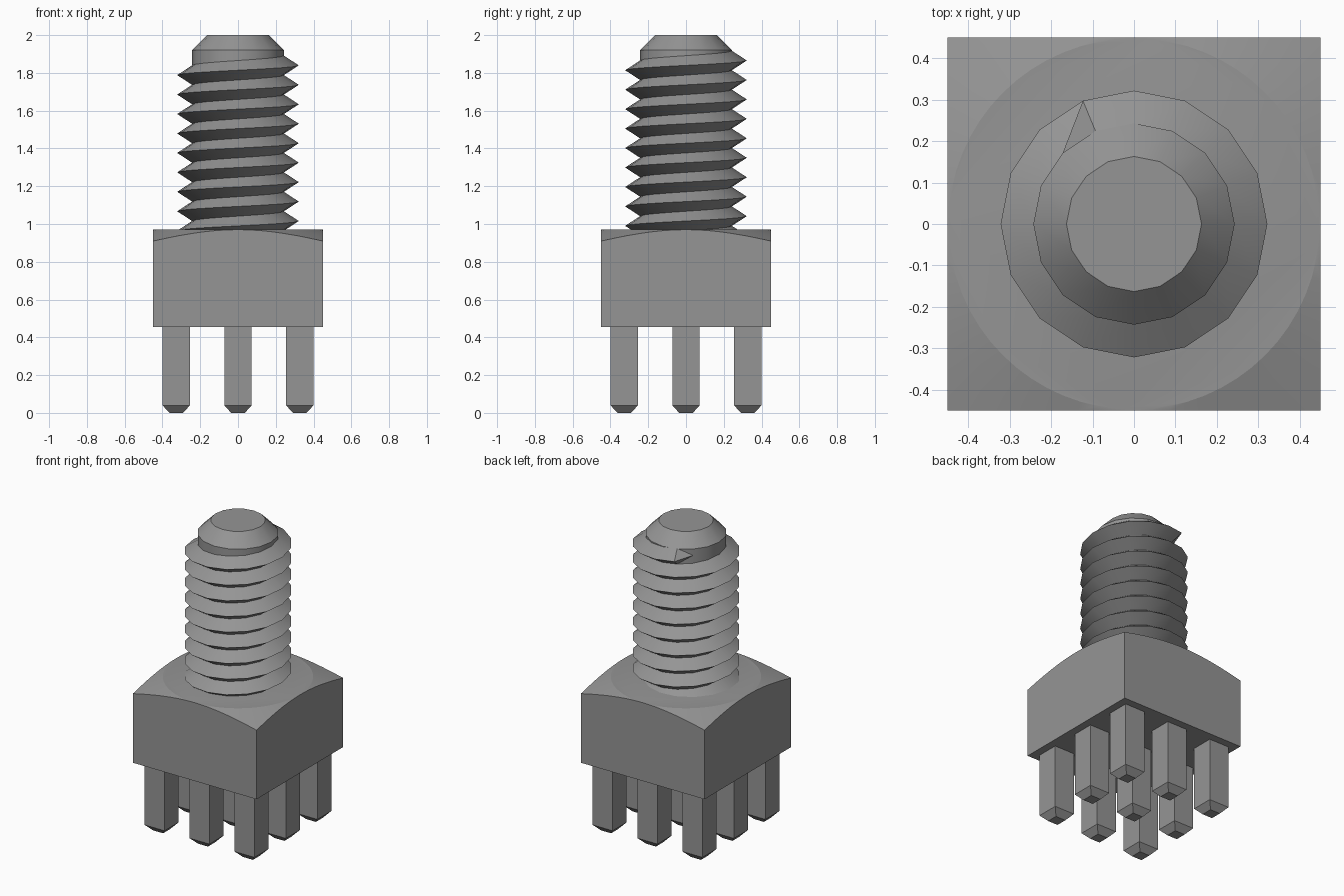
import bpy, bmesh, math

cube = bpy.data.objects.get("Cube")
if cube:
    bpy.data.objects.remove(cube, do_unlink=True)

GREY = (0.3, 0.3, 0.3, 1)
steel = bpy.data.materials.new("grey_steel")
steel.use_nodes = True
steel.diffuse_color = GREY
steel.node_tree.nodes["Principled BSDF"].inputs["Base Color"].default_value = GREY

SIDES = 16
ROOT, CREST, PITCH = 0.243, 0.322, 0.103
HEAD_BOTTOM, HEAD_TOP, HALF = 0.455, 0.97, 0.45


def polar(r, a, z):
    return (r * math.cos(a), r * math.sin(a), z)


def finish(bm, name, smooth_angle=None):
    bmesh.ops.recalc_face_normals(bm, faces=bm.faces)
    mesh = bpy.data.meshes.new(name)
    bm.to_mesh(mesh)
    bm.free()
    mesh.materials.append(steel)
    obj = bpy.data.objects.new(name, mesh)
    bpy.context.collection.objects.link(obj)
    if smooth_angle:
        bpy.ops.object.select_all(action="DESELECT")
        obj.select_set(True)
        bpy.context.view_layer.objects.active = obj
        bpy.ops.object.shade_smooth_by_angle(angle=math.radians(smooth_angle))
    return obj


def loft(bm, rings, closed=True):
    """Join rings of points with quads and cap both ends."""
    loops = [[bm.verts.new(p) for p in ring] for ring in rings]
    for a, b in zip(loops, loops[1:]):
        for i in range(len(a)):
            j = (i + 1) % len(a)
            bm.faces.new((a[i], a[j], b[j], b[i]))
    bm.faces.new(loops[0])
    bm.faces.new(loops[-1])
    return loops


# Shaft core with a chamfered tip
bm = bmesh.new()
angles = [2 * math.pi * i / SIDES for i in range(SIDES)]
loft(bm, [[polar(r, a, z) for a in angles]
          for r, z in ((ROOT, 0.9), (ROOT, 1.92), (0.163, 2.0))])
finish(bm, "shaft_core", 30)

# Right-handed V thread, ending in a point on the core
bm = bmesh.new()
STEP = 2 * math.pi / SIDES
END = 5                       # crest stops here, on the back of the shaft
START = END - 9 * SIDES - 8   # hidden inside the head
rings = []
for k in range(START, END + 1):
    a = k * STEP
    z = 1.872 + (k - END) * PITCH / SIDES
    rings.append([bm.verts.new(polar(r, a, z + dz)) for r, dz in
                  ((ROOT, -PITCH / 2), (CREST, 0), (ROOT, PITCH / 2))])
for a, b in zip(rings, rings[1:]):
    for i in (0, 1):
        bm.faces.new((a[i], b[i], b[i + 1], a[i + 1]))
tip = bm.verts.new(polar(ROOT, (END + 1) * STEP, 1.872 + PITCH / SIDES))
for i in (0, 1):
    bm.faces.new((rings[-1][i], tip, rings[-1][i + 1]))
finish(bm, "screw_thread", 30)

# Square head, its top corners turned down by a shallow cone
bm = bmesh.new()
top, edge, base = [], [], []
for i in range(64):
    a = 2 * math.pi * i / 64
    r = HALF / max(abs(math.cos(a)), abs(math.sin(a)))
    top.append(polar(HALF - 0.002, a, HEAD_TOP))
    edge.append(polar(r, a, HEAD_TOP - (r - HALF) * 0.325))
    base.append(polar(r, a, HEAD_BOTTOM))
loft(bm, [base, edge, top])
finish(bm, "square_head", 15)

# Three by three square pins with tapered ends
PIN, PIN_END, SPACING = 0.0725, 0.036, 0.327
corners = ((-1, -1), (1, -1), (1, 1), (-1, 1))
for row in (-1, 0, 1):
    for col in (-1, 0, 1):
        bm = bmesh.new()
        loft(bm, [[(col * SPACING + x * h, row * SPACING + y * h, z) for x, y in corners]
                  for h, z in ((PIN_END, 0), (PIN, 0.04), (PIN, HEAD_BOTTOM + 0.01))])
        finish(bm, f"pin_{row + 2}_{col + 2}")
